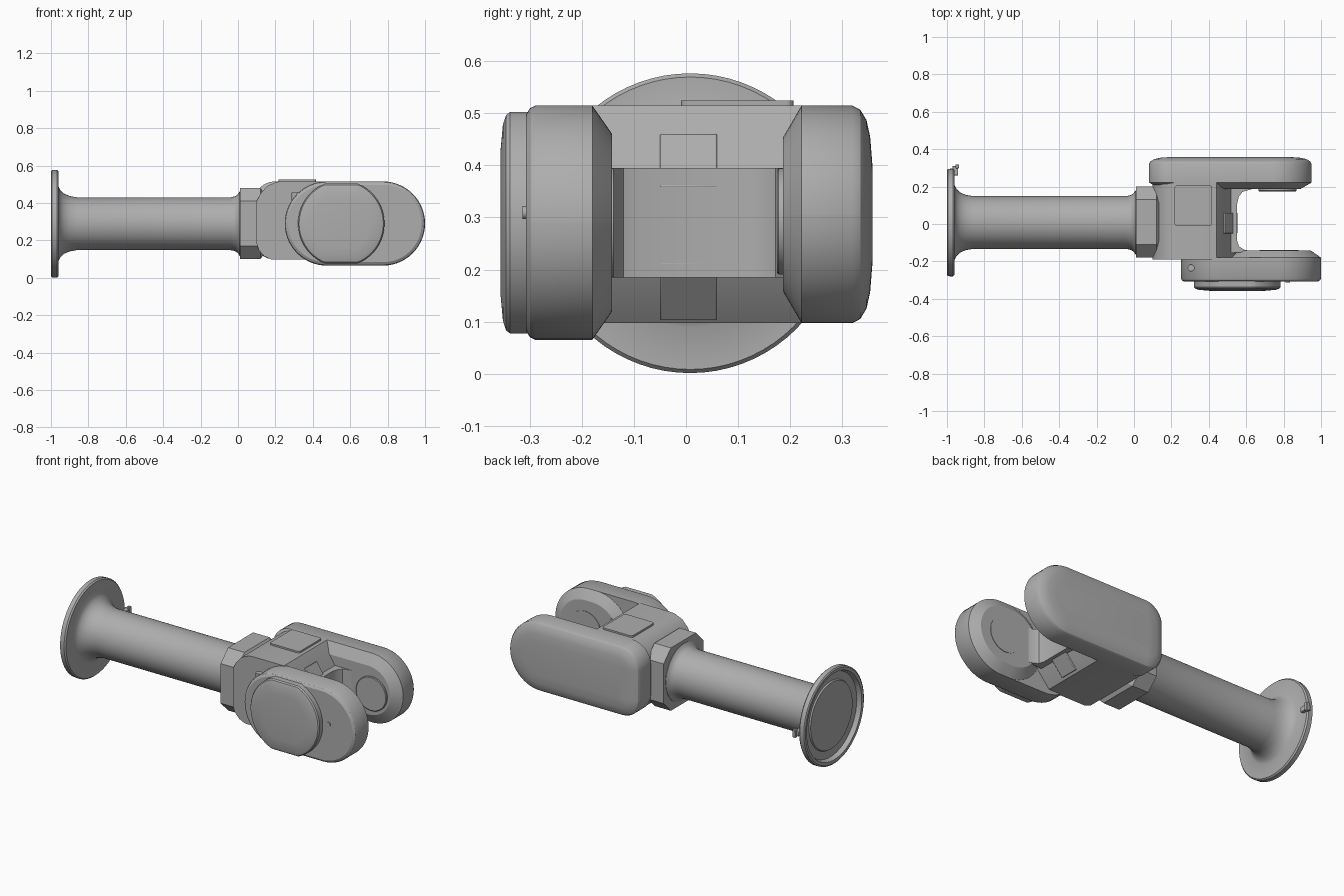
import bpy, bmesh, math
from mathutils import Vector

if "Cube" in bpy.data.objects:
    bpy.data.objects.remove(bpy.data.objects["Cube"])

grey = bpy.data.materials.new("light grey")
grey.diffuse_color = (0.42, 0.42, 0.42, 1)
grey.use_nodes = True
grey.node_tree.nodes["Principled BSDF"].inputs["Base Color"].default_value = grey.diffuse_color


def loft(name, rings, angle=30):
    """Closed solid skinned through rings that have equal point counts."""
    bm = bmesh.new()
    vs = [[bm.verts.new(p) for p in r] for r in rings]
    n = len(vs[0])
    for a, b in zip(vs, vs[1:]):
        for i in range(n):
            j = (i + 1) % n
            bm.faces.new((a[i], a[j], b[j], b[i]))
    bm.faces.new(vs[0][::-1])
    bm.faces.new(vs[-1])
    bmesh.ops.remove_doubles(bm, verts=bm.verts, dist=1e-5)
    bmesh.ops.recalc_face_normals(bm, faces=bm.faces)
    me = bpy.data.meshes.new(name)
    bm.to_mesh(me)
    bm.free()
    me.materials.append(grey)
    ob = bpy.data.objects.new(name, me)
    bpy.context.collection.objects.link(ob)
    bpy.ops.object.select_all(action='DESELECT')
    ob.select_set(True)
    bpy.context.view_layer.objects.active = ob
    bpy.ops.object.shade_smooth_by_angle(angle=math.radians(angle))
    return ob


def rounded(x0, x1, z0, z1, rl, rr, d=0, n=14):
    """Rounded rectangle inset by d; left and right corner radii differ."""
    pts = []
    for sx, sz, start in ((1, 1, 0), (-1, 1, 90), (-1, -1, 180), (1, -1, 270)):
        r = max((rr if sx > 0 else rl) - d, 0.004)
        cx = x1 - d - r if sx > 0 else x0 + d + r
        cz = z1 - d - r if sz > 0 else z0 + d + r
        for i in range(n + 1):
            a = math.radians(start + 90 * i / n)
            pts.append((cx + r * math.cos(a), cz + r * math.sin(a)))
    return pts


def clipped_circle(cx, cz, r, h, d=0, n=72):
    """Circle with its top and bottom cut flat at half height h."""
    ring = [2 * math.pi * (i + .5) / n for i in range(n)]
    return [(cx + (r - d) * math.cos(a),
             cz + max(-h + d, min(h - d, (r - d) * math.sin(a)))) for a in ring]


def along_y(name, outline, layers, angle=30):
    return loft(name, [[(x, y, z) for x, z in outline(d)] for y, d in layers], angle)


def box(name, size, loc, rot_y=0, bevel=0.003):
    x, y, z = (s / 2 for s in size)
    ob = loft(name, [[(-x, -y, h), (x, -y, h), (x, y, h), (-x, y, h)] for h in (-z, z)])
    ob.location = loc
    ob.rotation_euler.y = rot_y
    m = ob.modifiers.new("bevel", 'BEVEL')
    m.width, m.segments = bevel, 2
    return ob


# Mounting flange and tube, turned around the x axis
profile = [(-.98, .001), (-.98, .2), (-.972, .205), (-.972, .252), (-.998, .262),
           (-1, .279), (-.995, .287), (-.968, .288), (-.96, .281), (-.96, .2),
           (-.95, .18), (-.93, .161), (-.9, .148), (-.86, .141), (-.04, .141),
           (-.015, .147), (0, .158), (.008, .172), (.03, .172)]
circle = [2 * math.pi * i / 72 for i in range(72)]
loft("flange_tube", [[(x, .008 + r * math.cos(a), .289 + r * math.sin(a))
                      for a in circle] for x, r in profile])

# Small clip on the flange rim
box("rim_clip", (.03, .05, .03), (-.955, .285, .289))
box("clip_latch", (.02, .02, .05), (-.945, .308, .289))


# Octagonal collar
def octagon(d):
    y0, y1, z0, z1, c = -.18 + d, .2 - d, .1 + d, .48 - d, .07
    return [(y0 + c, z0), (y1 - c, z0), (y1, z0 + c), (y1, z1 - c),
            (y1 - c, z1), (y0 + c, z1), (y0, z1 - c), (y0, z0 + c)]


loft("collar", [[(x, y, z) for y, z in octagon(d)]
                for x, d in ((.01, 0), (.12, 0), (.155, .045))], 20)

# Main block with sloped inner end
block = [(.1, .41), (.12, .45), (.155, .49), (.2, .51), (.225, .515), (.44, .515),
         (.545, .355), (.55, .34), (.55, .235), (.545, .22), (.44, .097),
         (.18, .097), (.14, .115), (.11, .15), (.1, .18)]
loft("main_block", [[(x, y, z) for x, z in block] for y in (-.19, .225)])

# Web that flares into both fork arms
web = [(.45, -.16), (.64, -.146), (.59, -.138), (.562, -.12), (.552, -.09),
       (.552, .11), (.56, .145), (.58, .172), (.63, .186), (.45, .2)]
loft("web", [[(x, y, z) for x, y in web] for z in (.185, .395)])

# Panels on the block
box("upper_slope_panel", (.122, .11, .02), (.512, .005, .405), math.atan2(.16, .105))
box("lower_slope_panel", (.145, .11, .02), (.499, .005, .163), -math.atan2(.123, .105))
loft("top_panel", [[(x, y, z) for x, y in rounded(.217, .417, -.01, .207, .015, .015)]
                   for z in (.505, .525)])

# Rear fork arm with domed cover
along_y("rear_arm", lambda d: rounded(.08, .95, .097, .515, .12, .208, d),
        [(.186, .062), (.222, 0), (.32, 0), (.335, .008), (.347, .028), (.354, .06),
         (.358, .11)])
along_y("rear_pivot_disc", lambda d: rounded(.665, .87, .19, .395, .1024, .1024, d),
        [(.2, 0), (.178, 0), (.175, .004)])

# Front fork arm with pivot boss and round cap
along_y("front_arm", lambda d: rounded(.25, 1, .065, .515, .2249, .2249, d),
        [(-.18, 0), (-.29, 0), (-.3, .005), (-.308, .018)])
along_y("front_arm_inner_rim", lambda d: rounded(.5, 1, .065, .515, .2249, .2249, d),
        [(-.19, 0), (-.18, 0), (-.145, .05), (-.142, .055)])
along_y("front_pivot_disc", lambda d: rounded(.67, .88, .185, .395, .1049, .1049, d),
        [(-.15, 0), (-.139, 0)])
along_y("front_cap", lambda d: clipped_circle(.552, .29, .231, .213, d),
        [(-.29, 0), (-.338, 0), (-.346, .006), (-.352, .025), (-.357, .08)])

# Small pin and screw on the front arm
along_y("arm_pin", lambda d: rounded(.81, .835, .297, .322, .0124, .0124, d),
        [(-.3, 0), (-.314, 0)])
loft("arm_screw", [[(.305 + .018 * math.cos(a), -.235 + .018 * math.sin(a), z)
                    for a in circle[::3]] for z in (.38, .455)])
